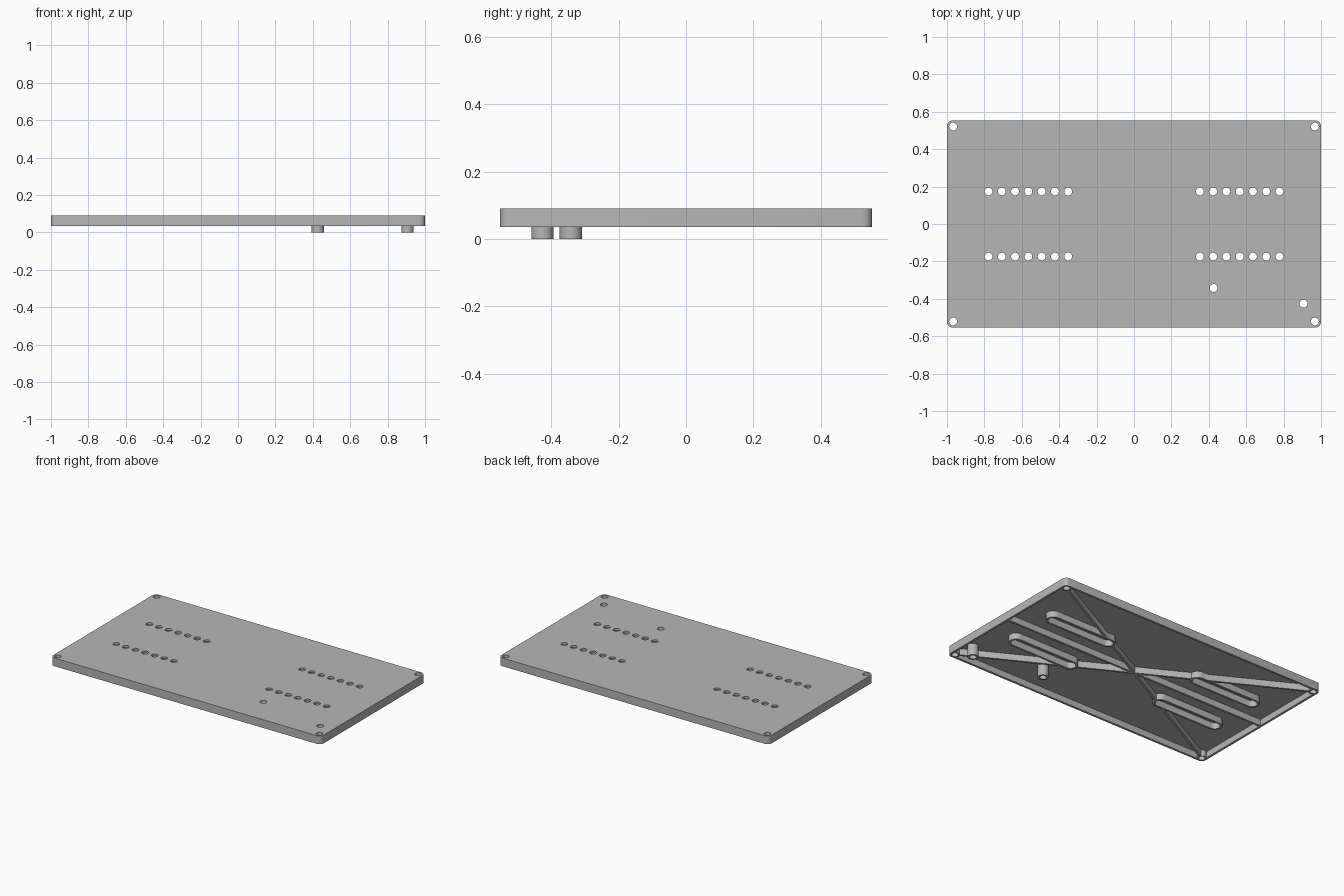
import bpy, bmesh, math
from mathutils import Matrix

if "Cube" in bpy.data.objects:
    bpy.data.objects.remove(bpy.data.objects["Cube"], do_unlink=True)

grey = bpy.data.materials.new("matte grey")
grey.use_nodes = True
COLOR = (0.47, 0.47, 0.47, 1)
grey.diffuse_color = COLOR
grey.node_tree.nodes["Principled BSDF"].inputs["Base Color"].default_value = COLOR

TOP, RIM, ROOF = 0.09, 0.035, 0.077   # top face, rim underside, underside of the plate
HX, HY = 1.0, 0.553
WALL = 0.015
HOLE = 0.021
SIGNS = [(sx, sy) for sx in (-1, 1) for sy in (-1, 1)]


def add_prism(bm, cx, cy, hx, hy, r, z0, z1, steps=8):
    """Rounded box; becomes a stadium or a cylinder when r reaches the half size."""
    pts = []
    for q, (sx, sy) in enumerate([(1, 1), (-1, 1), (-1, -1), (1, -1)]):
        for i in range(steps + 1):
            a = (q + i / steps) * math.pi / 2
            p = (cx + sx * (hx - r) + r * math.cos(a), cy + sy * (hy - r) + r * math.sin(a))
            if all(math.dist(p, o) > 1e-5 for o in pts):
                pts.append(p)
    low = [bm.verts.new((x, y, z0)) for x, y in pts]
    high = [bm.verts.new((x, y, z1)) for x, y in pts]
    bm.faces.new(low[::-1])
    bm.faces.new(high)
    for i in range(len(pts)):
        j = (i + 1) % len(pts)
        bm.faces.new((low[i], low[j], high[j], high[i]))


def make(name, bm):
    mesh = bpy.data.meshes.new(name)
    bm.to_mesh(mesh)
    bm.free()
    mesh.materials.append(grey)
    ob = bpy.data.objects.new(name, mesh)
    bpy.context.collection.objects.link(ob)
    return ob


def prisms(name, specs):
    bm = bmesh.new()
    for s in specs:
        add_prism(bm, *s)
    return make(name, bm)


def rib(name, length, angle):
    bm = bmesh.new()
    z0, z1 = RIM, ROOF + 0.005
    m = (Matrix.Translation((0, 0, (z0 + z1) / 2)) @ Matrix.Rotation(angle, 4, 'Z')
         @ Matrix.Diagonal((length, WALL, z1 - z0, 1)))
    bmesh.ops.create_cube(bm, size=1, matrix=m)
    return make(name, bm)


def combine(ob, other, operation):
    mod = ob.modifiers.new("combine", 'BOOLEAN')
    mod.operation = operation
    mod.solver = 'EXACT'
    mod.object = other
    bpy.context.view_layer.objects.active = ob
    bpy.ops.object.modifier_apply(modifier=mod.name)
    bpy.data.objects.remove(other, do_unlink=True)


# Shallow tray with rounded corners, open underneath
cover = prisms("cover_panel", [(0, 0, HX, HY, 0.03, RIM, TOP)])
combine(cover, prisms("cavity", [(0, 0, HX - WALL, HY - WALL, 0.016, RIM - 0.1, ROOF)]),
        'DIFFERENCE')

# Lengthwise rib and two diagonal ribs
CX, CY = 0.967, 0.521
diagonal, slope = 2 * math.hypot(CX, CY), math.atan2(CY, CX)
combine(cover, rib("centre_rib", 2 * HX - WALL, 0), 'UNION')
for s in (-1, 1):
    combine(cover, rib("diagonal_rib", diagonal, s * slope), 'UNION')

# Corner screw bosses and walls around the hole rows
ROW_X, ROW_Y, HALF_ROW = 0.565, 0.174, 0.213
R_OUT, R_IN = 0.046, 0.033
boss = 0.029
combine(cover, prisms("corner_bosses", [(sx * CX, sy * CY, boss, boss, boss, RIM, ROOF + 0.005)
                                        for sx, sy in SIGNS]), 'UNION')
combine(cover, prisms("pocket_walls", [(sx * ROW_X, sy * ROW_Y, HALF_ROW + R_OUT, R_OUT, R_OUT,
                                        RIM, ROOF + 0.005) for sx, sy in SIGNS]), 'UNION')
combine(cover, prisms("pockets", [(sx * ROW_X, sy * ROW_Y, HALF_ROW + R_IN, R_IN, R_IN,
                                   RIM - 0.1, ROOF) for sx, sy in SIGNS]), 'DIFFERENCE')

# Through holes: corners, four rows of seven, two standoffs
standoffs = [("inner_standoff", 0.426, -0.342), ("outer_standoff", 0.906, -0.426)]
spots = [(sx * CX, sy * CY) for sx, sy in SIGNS]
spots += [(sx * ROW_X + HALF_ROW * (i - 3) / 3, sy * ROW_Y) for sx, sy in SIGNS for i in range(7)]
spots += [(x, y) for _, x, y in standoffs]
combine(cover, prisms("holes", [(x, y, HOLE, HOLE, HOLE, -0.1, 0.2, 6) for x, y in spots]),
        'DIFFERENCE')

# Hollow standoffs reaching below the rim
parts = [cover]
for name, x, y in standoffs:
    r = 0.033
    tube = prisms(name, [(x, y, r, r, r, 0, ROOF)])
    combine(tube, prisms("bore", [(x, y, HOLE, HOLE, HOLE, -0.1, 0.2, 6)]), 'DIFFERENCE')
    parts.append(tube)

for ob in bpy.context.selected_objects:
    ob.select_set(False)
for ob in parts:
    ob.select_set(True)
bpy.context.view_layer.objects.active = cover
bpy.ops.object.shade_smooth_by_angle(angle=math.radians(30))
